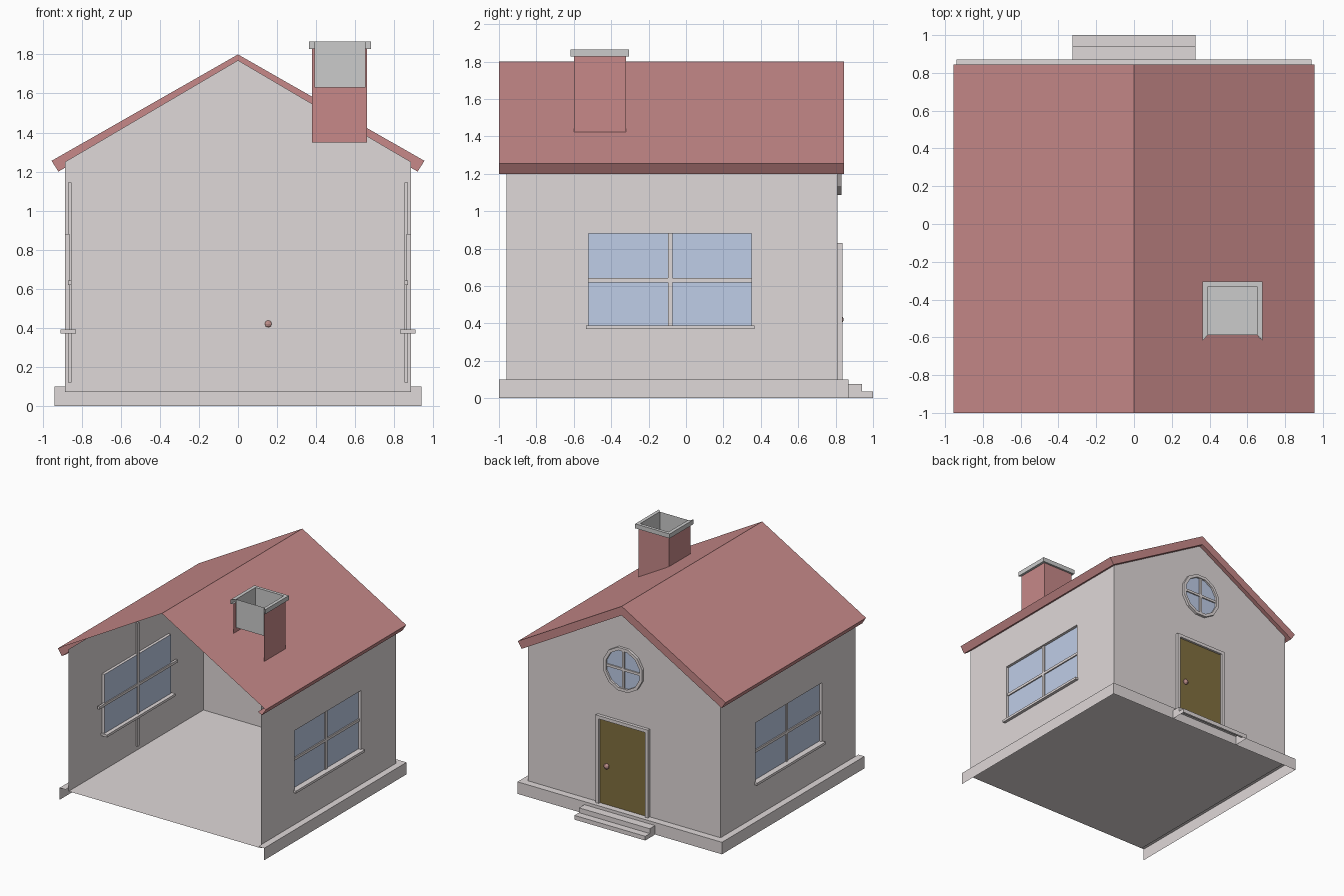
import bpy, math
from mathutils import Vector

if "Cube" in bpy.data.objects:
    bpy.data.objects.remove(bpy.data.objects["Cube"])


def material(name, rgb):
    m = bpy.data.materials.new(name)
    m.diffuse_color = (*rgb, 1)
    m.use_nodes = True
    m.node_tree.nodes["Principled BSDF"].inputs["Base Color"].default_value = m.diffuse_color
    return m


WALL = material("plaster", (0.74, 0.69, 0.69))
RED = material("roof_red", (0.57, 0.25, 0.25))
BLUE = material("glass_blue", (0.52, 0.61, 0.80))
BROWN = material("door_brown", (0.22, 0.16, 0.05))
KNOB = material("knob_red", (0.5, 0.27, 0.25))
GREY = material("stone_grey", (0.69, 0.69, 0.69))


def sheets(name, polys, mat):
    """Object from a list of polygons, each a list of points."""
    verts, faces = [], []
    for p in polys:
        faces.append(range(len(verts), len(verts) + len(p)))
        verts += p
    me = bpy.data.meshes.new(name)
    me.from_pydata(verts, [], [list(f) for f in faces])
    me.materials.append(mat)
    ob = bpy.data.objects.new(name, me)
    bpy.context.collection.objects.link(ob)
    return ob


def along_y(profile, y0, y1):
    """Strip of quads: an open x-z profile swept along y."""
    return [[(a[0], y0, a[1]), (b[0], y0, b[1]), (b[0], y1, b[1]), (a[0], y1, a[1])]
            for a, b in zip(profile, profile[1:])]


def box(name, x, y, z, mat):
    c = [(i, j, k) for i in x for j in y for k in z]
    f = [(0, 1, 3, 2), (4, 6, 7, 5), (0, 4, 5, 1), (2, 3, 7, 6), (0, 2, 6, 4), (1, 5, 7, 3)]
    return sheets(name, [[c[i] for i in q] for q in f], mat)


def side_rect(x, y0, y1, z0, z1):
    return [(x, y0, z0), (x, y1, z0), (x, y1, z1), (x, y0, z1)]


# House body: open front, gabled back wall, floor
W, F, B = 0.885, -0.96, 0.81
sheets("floor", [[(-W, F, .07), (W, F, .07), (W, B, .07), (-W, B, .07)]], WALL)
sheets("back_wall", [[(W, B, .07), (-W, B, .07), (-W, B, 1.25), (0, B, 1.77), (W, B, 1.25)]], WALL)

# Side walls and their windows
Y0, Y1, Z0, Z1 = -0.52, 0.35, 0.39, 0.88
for s, side in ((1, "right"), (-1, "left")):
    x = s * W
    sheets(side + "_wall", [side_rect(x, F, Y0, .07, 1.25), side_rect(x, Y1, B, .07, 1.25),
                            side_rect(x, Y0, Y1, .07, Z0), side_rect(x, Y0, Y1, Z1, 1.25)], WALL)
    ring = [(Y0, Z0), (Y1, Z0), (Y1, Z1), (Y0, Z1), (Y0, Z0)]
    xi = s * 0.862
    sheets(side + "_window_reveal", [[(x, *a), (x, *b), (xi, *b), (xi, *a)]
                                     for a, b in zip(ring, ring[1:])], WALL)
    sheets(side + "_window_glass", [side_rect(xi, Y0, Y1, Z0, Z1)], BLUE)
    xs = sorted((s * 0.854, s * 0.872))
    box(side + "_window_upright", xs, (-.097, -.073), (.12, 1.145), WALL)
    box(side + "_window_crossbar", xs, (-.6, .43), (.62, .642), WALL)
    box(side + "_window_sill", sorted((s * .83, s * .91)), (-.535, .365), (.37, .39), WALL)

# Plinth skirt around three sides, open underneath
P, PB = 0.94, 0.87
plinth = [[(P, PB, 0), (-P, PB, 0), (-P, PB, .1), (P, PB, .1)],
          [(W, B, .1), (P, PB, .1), (-P, PB, .1), (-W, B, .1)]]
for s in (1, -1):
    plinth += [side_rect(s * P, -1, PB, 0, .1),
               [(s * W, -1, .1), (s * P, -1, .1), (s * P, PB, .1), (s * W, B, .1)]]
sheets("plinth", plinth, WALL)

# Two door steps, open underneath
S = 0.325
prof = [(PB, .075), (.94, .075), (.94, .035), (1, .035), (1, 0)]
steps = [[(-S, *a), (S, *a), (S, *b), (-S, *b)] for a, b in zip(prof, prof[1:])]
for x in (-S, S):
    steps += [side_rect(x, PB, .94, 0, .075), side_rect(x, .94, 1, 0, .035)]
sheets("door_steps", steps, WALL)

# Roof shell: slopes, eaves boards, soffits and back gable band
R0, R1 = -1, 0.845
roof = []
for s in (1, -1):
    roof += along_y([(0, 1.8), (s * .955, 1.255), (s * .92, 1.2), (s * W, 1.22)], R0, R1)
    roof += along_y([(s * W, 1.22), (0, 1.725)], B, R1)
    roof.append([(0, R1, 1.8), (s * .955, R1, 1.255), (s * .92, R1, 1.2), (0, R1, 1.725)])
sheets("roof", roof, RED)


# Chimney: stack and cap without front faces, full inner flue
def corners(x0, x1, y0, y1):
    return [(x0, y0), (x0, y1), (x1, y1), (x1, y0)]


def band(pts, z0, z1):
    return [[(*a, z0), (*b, z0), (*b, z1), (*a, z1)] for a, b in zip(pts, pts[1:])]


def rim(outer, inner, z):
    return [[(*outer[i], z), (*outer[i + 1], z), (*inner[i + 1], z), (*inner[i], z)]
            for i in range(3)]


stack = corners(.38, .66, -.6, -.32)
flue = corners(.392, .652, -.587, -.33)
cap = corners(.363, .68, -.617, -.304)
sheets("chimney_stack", band(stack, 1.35, 1.83), RED)
sheets("chimney_flue", band(flue + flue[:1], 1.63, 1.865) + [[(*p, 1.63) for p in flue]], GREY)
sheets("chimney_cap", band(cap, 1.828, 1.865) + rim(cap, flue, 1.865) + rim(cap, stack, 1.828), GREY)

# Door with frame and knob on the back wall
box("door", (-.21, .22), (B, .818), (.07, .805), BROWN)
for n, x, z in (("left", (-.235, -.208), (.07, .83)), ("right", (.218, .245), (.07, .83)),
                ("top", (-.208, .218), (.803, .83))):
    box("door_frame_" + n, x, (.805, .836), z, WALL)
bpy.ops.mesh.primitive_uv_sphere_add(segments=10, ring_count=6, radius=.023, location=(.155, .822, .42))
knob = bpy.context.object
knob.name = "door_knob"
knob.scale.y = 0.9
knob.data.materials.append(KNOB)

# Round twelve-sided gable window
C, N = Vector((0, 0, 1.265)), 12


def circle(r, y):
    return [tuple(C + Vector((r * math.cos(t), y, r * math.sin(t))))
            for t in (2 * math.pi * (i + .5) / N for i in range(N))]


loops = [circle(.185, B), circle(.185, .832), circle(.16, .832), circle(.16, B)]
sheets("round_window_frame", [[a[i], a[(i + 1) % N], b[(i + 1) % N], b[i]]
                              for a, b in zip(loops, loops[1:]) for i in range(N)], WALL)
sheets("round_window_glass", [circle(.162, .816)], BLUE)
box("round_window_upright", (-.01, .01), (.812, .826), (1.107, 1.423), WALL)
box("round_window_crossbar", (-.158, .158), (.812, .826), (1.255, 1.275), WALL)
